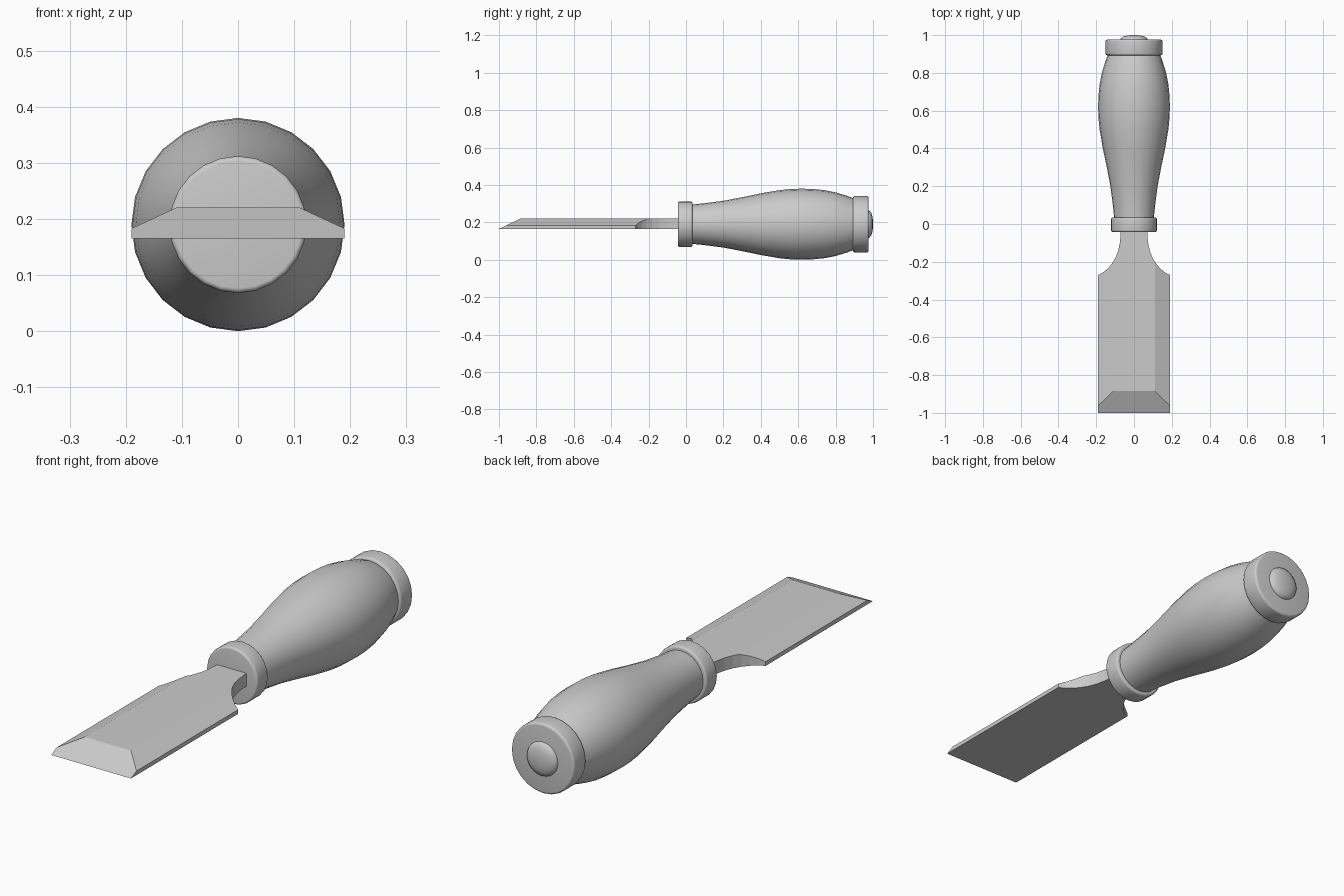
import bpy, bmesh
from math import pi, sin, cos, radians
from mathutils import Vector

if "Cube" in bpy.data.objects:
    bpy.data.objects.remove(bpy.data.objects["Cube"])

AXIS_Z = 0.19


def finish(name, bm, smooth):
    bmesh.ops.recalc_face_normals(bm, faces=bm.faces)
    mesh = bpy.data.meshes.new(name)
    bm.to_mesh(mesh)
    bm.free()
    obj = bpy.data.objects.new(name, mesh)
    bpy.context.collection.objects.link(obj)
    if smooth:
        bpy.ops.object.select_all(action='DESELECT')
        obj.select_set(True)
        bpy.context.view_layer.objects.active = obj
        bpy.ops.object.shade_smooth_by_angle(angle=radians(35))
    return obj


def lathe(name, profile, sides=24):
    """Turn (y, radius) points around the tool's long axis and cap the ends."""
    bm = bmesh.new()
    rings = [[bm.verts.new((r * cos(2 * pi * i / sides), y, AXIS_Z + r * sin(2 * pi * i / sides)))
              for i in range(sides)] for y, r in profile]
    for a, b in zip(rings, rings[1:]):
        for i in range(sides):
            j = (i + 1) % sides
            bm.faces.new((a[i], a[j], b[j], b[i]))
    bm.faces.new(rings[0])
    bm.faces.new(rings[-1])
    return finish(name, bm, True)


def band(y0, y1, r, bevel):
    """Profile of a collar with rounded rims."""
    angles = [k * pi / 8 for k in range(5)]
    start = [(y0 + bevel * (1 - sin(a)), r - bevel * (1 - cos(a))) for a in reversed(angles)]
    end = [(y1 - bevel * (1 - sin(a)), r - bevel * (1 - cos(a))) for a in angles]
    return start + end


# Turned handle
lathe("handle", [(0.0, 0.104), (0.04, 0.106), (0.1, 0.112), (0.2, 0.125), (0.3, 0.144),
                 (0.4, 0.165), (0.5, 0.182), (0.56, 0.188), (0.62, 0.19), (0.68, 0.188),
                 (0.74, 0.182), (0.8, 0.17), (0.86, 0.152), (0.91, 0.133)])

# Collars at both ends of the handle
lathe("ferrule", band(-0.042, 0.034, 0.122, 0.009))
lathe("end_ring", band(0.893, 0.976, 0.151, 0.01))

# Domed striking button
lathe("end_button", [(0.96, 0.074), (0.974, 0.074), (0.983, 0.07), (0.991, 0.059),
                     (0.996, 0.044), (0.999, 0.024), (1.0, 0.006)])

# Blade: half outline mirrored into a plate with a concave shoulder
half = [(0.19, -1.0), (0.19, -0.27), (0.165, -0.257), (0.14, -0.237), (0.117, -0.21),
        (0.098, -0.178), (0.084, -0.142), (0.075, -0.1), (0.071, -0.06), (0.07, -0.02)]
outline = half + [(-x, y) for x, y in reversed(half)]
bm = bmesh.new()
base = bm.faces.new([bm.verts.new((x, y, 0.165)) for x, y in outline])
top = bmesh.ops.extrude_face_region(bm, geom=[base], use_keep_orig=True)
bmesh.ops.translate(bm, vec=(0, 0, 0.055),
                    verts=[g for g in top["geom"] if isinstance(g, bmesh.types.BMVert)])

# Grind the side bevels and the cutting edge
for point, normal in (((0.19, 0, 0.183), (0.037, 0, 0.08)),
                      ((-0.19, 0, 0.183), (-0.037, 0, 0.08)),
                      ((0, -1.0, 0.165), (0, -0.055, 0.115))):
    bmesh.ops.bisect_plane(bm, geom=bm.verts[:] + bm.edges[:] + bm.faces[:], dist=1e-5,
                           plane_co=point, plane_no=Vector(normal).normalized(), clear_outer=True)
    bmesh.ops.holes_fill(bm, edges=[e for e in bm.edges if e.is_boundary], sides=0)
finish("blade", bm, False)
